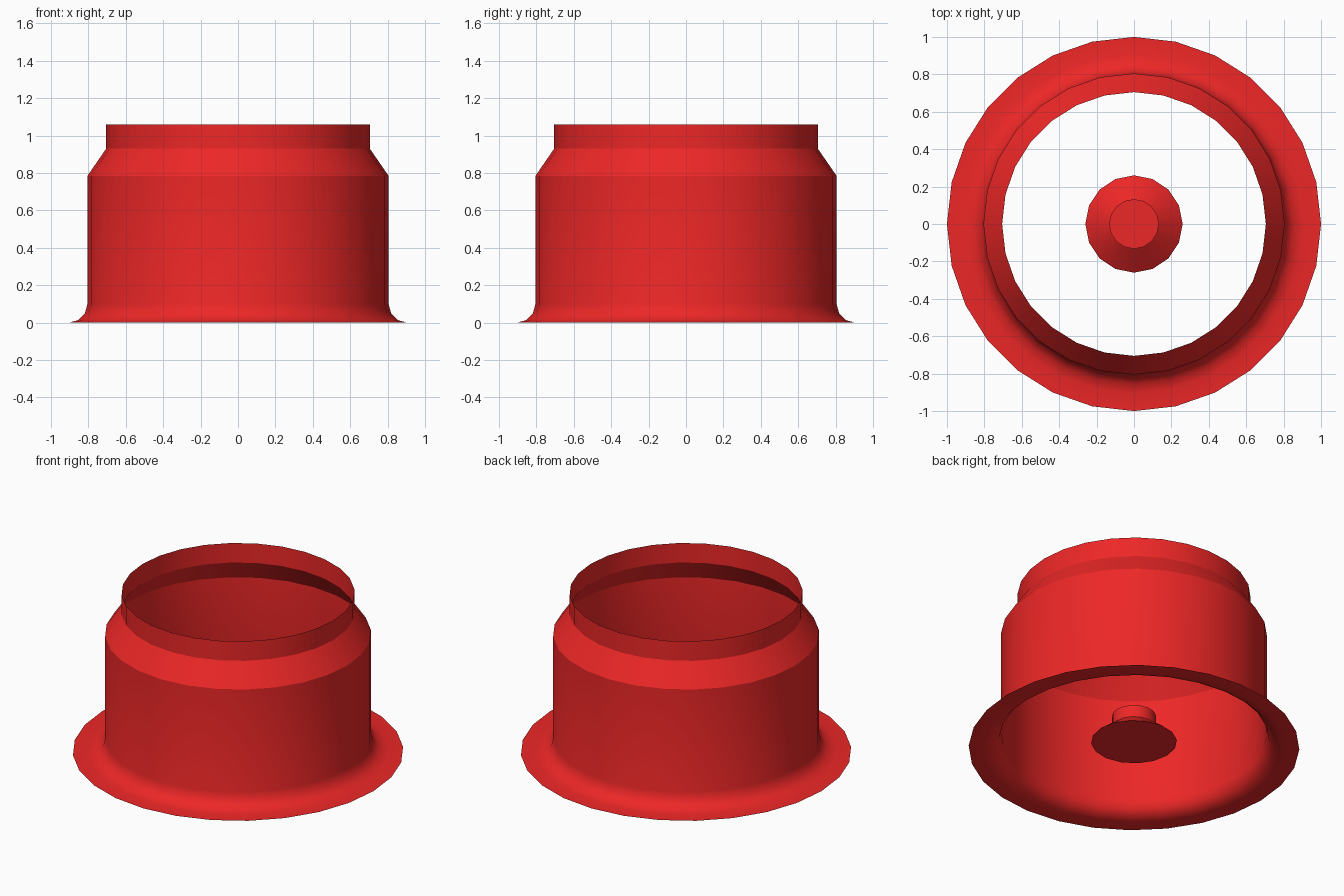
import bpy, bmesh, math

if "Cube" in bpy.data.objects:
    bpy.data.objects.remove(bpy.data.objects["Cube"])

red = bpy.data.materials.new("red")
red.diffuse_color = (0.85, 0.02, 0.02, 1)
red.use_nodes = True
red.node_tree.nodes["Principled BSDF"].inputs["Base Color"].default_value = red.diffuse_color


def lathe(name, profile, sides, capped=False):
    """Revolve a bottom-to-top (radius, height) profile around z."""
    bm = bmesh.new()
    rings = []
    for r, z in profile:
        angles = [2 * math.pi * i / sides for i in range(sides)]
        rings.append([bm.verts.new((r * math.cos(a), r * math.sin(a), z)) for a in angles])
    for low, high in zip(rings, rings[1:]):
        for i in range(sides):
            j = (i + 1) % sides
            bm.faces.new((low[i], low[j], high[j], high[i]))
    if capped:
        bm.faces.new(rings[0][::-1])
        bm.faces.new(rings[-1])
    mesh = bpy.data.meshes.new(name)
    bm.to_mesh(mesh)
    bm.free()
    obj = bpy.data.objects.new(name, mesh)
    bpy.context.collection.objects.link(obj)
    mesh.materials.append(red)
    bpy.ops.object.select_all(action='DESELECT')
    obj.select_set(True)
    bpy.context.view_layer.objects.active = obj
    bpy.ops.object.shade_smooth_by_angle(angle=math.radians(32))
    return obj


# Open thin shell: flat flange, rounded fillet, wall, sloped shoulder, neck
fillet = [(0.905 - 0.1 * math.sin(t), 0.1 - 0.1 * math.cos(t))
          for t in (math.radians(30 * k) for k in range(4))]
lathe("collar_shell", [(1.0, 0.0)] + fillet + [(0.805, 0.785), (0.705, 0.93), (0.705, 1.06)], 28)

# Small closed plug in the middle: cone base with a short stem
lathe("centre_plug", [(0.26, 0.04), (0.133, 0.14), (0.133, 0.22)], 16, capped=True)
